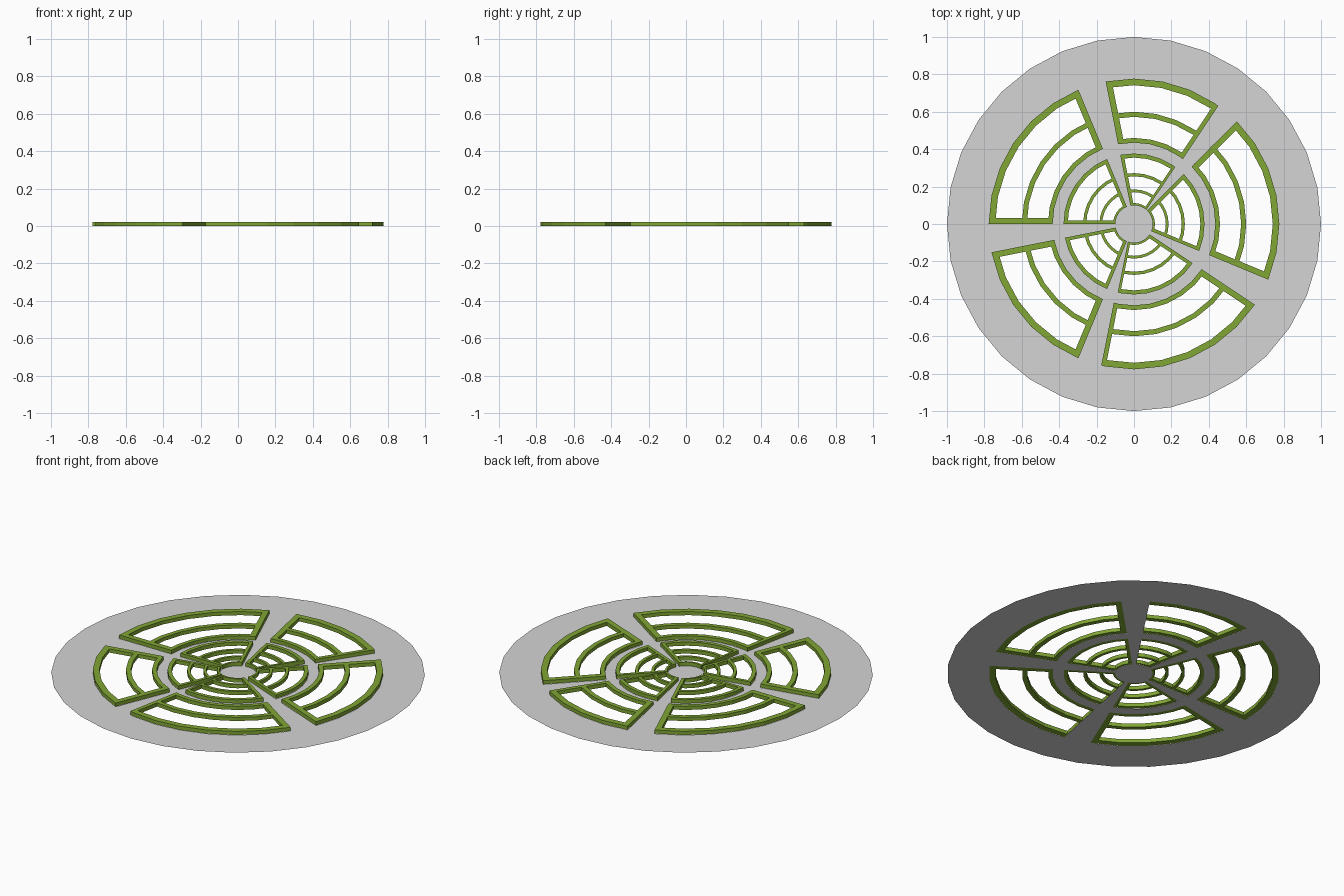
import bpy, bmesh, math
from mathutils import Vector

cube = bpy.data.objects.get("Cube")
if cube:
    bpy.data.objects.remove(cube, do_unlink=True)

STEPS = 32
STEP = 2 * math.pi / STEPS
HEIGHT = 0.022


def material(name, colour):
    mat = bpy.data.materials.new(name)
    mat.use_nodes = True
    mat.diffuse_color = (*colour, 1)
    mat.node_tree.nodes["Principled BSDF"].inputs["Base Color"].default_value = (*colour, 1)
    return mat


grey = material("pale grey", (0.66, 0.66, 0.66))
green = material("leaf green", (0.22, 0.38, 0.035))


def polar(r, k, z=0.0):
    return Vector((r * math.cos(k * STEP), r * math.sin(k * STEP), z))


def finish(bm, name, mat):
    bmesh.ops.remove_doubles(bm, verts=bm.verts, dist=1e-5)
    bmesh.ops.recalc_face_normals(bm, faces=bm.faces)
    mesh = bpy.data.meshes.new(name)
    bm.to_mesh(mesh)
    bm.free()
    mesh.materials.append(mat)
    obj = bpy.data.objects.new(name, mesh)
    bpy.context.collection.objects.link(obj)


def prism(bm, outline):
    """Upright block over a flat outline."""
    face = bm.faces.new([bm.verts.new((p.x, p.y, 0.0005)) for p in outline])
    top = bmesh.ops.extrude_face_region(bm, geom=[face], use_keep_orig=True)["geom"]
    for v in top:
        if isinstance(v, bmesh.types.BMVert):
            v.co.z = HEIGHT


def arc_band(bm, r0, r1, start, end):
    ks = range(start, end + 1)
    prism(bm, [polar(r1, k) for k in ks] + [polar(r0, k) for k in reversed(ks)])


def radial_bar(bm, r0, r1, k, width, into):
    """Straight bar along a spoke; into is the side it lies on, +1 or -1."""
    along = polar(1, k)
    side = Vector((-along.y, along.x, 0)) * width * into
    drop = along * width * math.tan(STEP / 2)
    prism(bm, [along * r0, along * r1, along * r1 + side - drop, along * r0 + side - drop])


# Sectors as spoke numbers, with the side on which the first bar lies
SECTORS = [("right", -2, 4, 1), ("back", 5, 9, -1), ("back_left", 10, 16, 1),
           ("front_left", 17, 22, 1), ("front", 23, 29, -1)]
OUTER_BANDS = [(0.742, 0.777), (0.573, 0.6), (0.435, 0.46)]
INNER_BANDS = [(0.355, 0.377), (0.255, 0.272), (0.17, 0.185), (0.1, 0.112)]

# Thin base disc with open sectors
bm = bmesh.new()
open_cells = {k % STEPS for _, a, b, _ in SECTORS for k in range(a, b)}
for r0, r1, pierced in [(0.1, 0.377, True), (0.377, 0.435, False),
                        (0.435, 0.777, True), (0.777, 1.0, False)]:
    for k in range(STEPS):
        if not (pierced and k in open_cells):
            corners = polar(r0, k), polar(r1, k), polar(r1, k + 1), polar(r0, k + 1)
            bm.faces.new([bm.verts.new(p) for p in corners])
bm.faces.new([bm.verts.new(polar(0.1, k)) for k in range(STEPS)])
finish(bm, "base_disc", grey)

# Raised frames around each open sector
for label, start, end, first_side in SECTORS:
    for ring, bands, width in [("outer", OUTER_BANDS, 0.032), ("inner", INNER_BANDS, 0.018)]:
        bm = bmesh.new()
        for r0, r1 in bands:
            arc_band(bm, r0, r1, start, end)
        low, high = bands[-1][0], bands[0][1]
        radial_bar(bm, low, high, start, width * (1 if first_side > 0 else 0.75), first_side)
        radial_bar(bm, low, high, end, width, -1)
        finish(bm, f"{label}_{ring}_frame", green)
